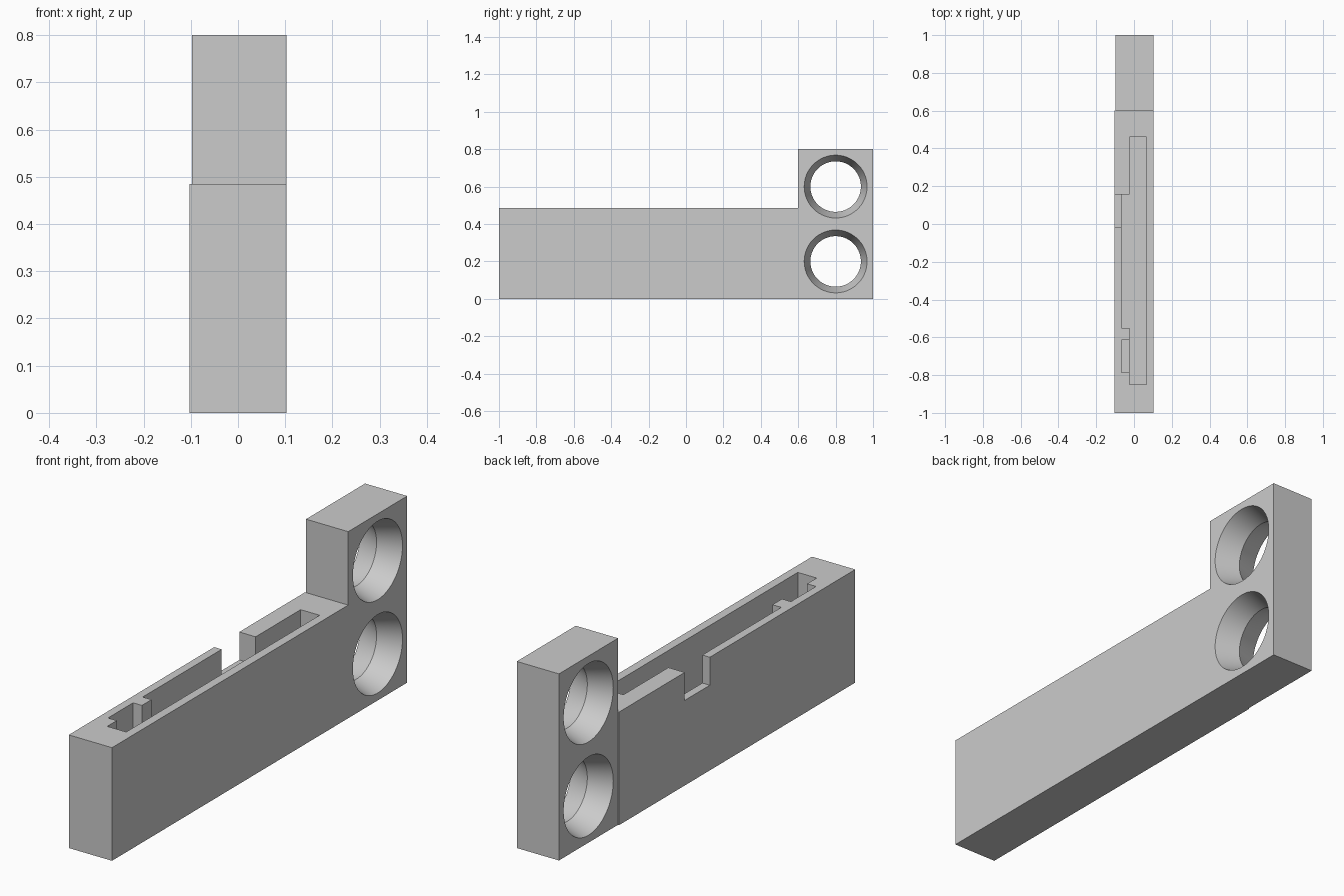
import bpy
import bmesh
import math

if "Cube" in bpy.data.objects:
    bpy.data.objects.remove(bpy.data.objects["Cube"], do_unlink=True)

grey = bpy.data.materials.new("plain_grey")
grey.use_nodes = True
colour = (0.6, 0.6, 0.6, 1)
grey.diffuse_color = colour
grey.node_tree.nodes["Principled BSDF"].inputs["Base Color"].default_value = colour


def finish(name, bm):
    bmesh.ops.recalc_face_normals(bm, faces=bm.faces[:])
    mesh = bpy.data.meshes.new(name)
    bm.to_mesh(mesh)
    bm.free()
    mesh.materials.append(grey)
    obj = bpy.data.objects.new(name, mesh)
    bpy.context.collection.objects.link(obj)
    return obj


def prism(name, outline, z0, z1):
    """Extrude an (x, y) outline from z0 up to z1."""
    bm = bmesh.new()
    base = bm.faces.new([bm.verts.new((x, y, z0)) for x, y in outline])
    top = bmesh.ops.extrude_face_region(bm, geom=[base])["geom"]
    verts = [g for g in top if isinstance(g, bmesh.types.BMVert)]
    bmesh.ops.translate(bm, verts=verts, vec=(0, 0, z1 - z0))
    return finish(name, bm)


def block(name, x0, x1, y0, y1, z0, z1):
    return prism(name, [(x0, y0), (x1, y0), (x1, y1), (x0, y1)], z0, z1)


def hourglass(name, cx, cy, cz, waist, flare, half, segments=96):
    """Double cone along x, narrow in the middle."""
    bm = bmesh.new()
    rings = []
    for dx, r in ((-half, flare), (0, waist), (half, flare)):
        angles = [math.tau * i / segments for i in range(segments)]
        rings.append([bm.verts.new((cx + dx, cy + r * math.cos(a), cz + r * math.sin(a)))
                      for a in angles])
    for a, b in zip(rings, rings[1:]):
        for i in range(segments):
            j = (i + 1) % segments
            bm.faces.new((a[i], a[j], b[j], b[i]))
    bm.faces.new(rings[0])
    bm.faces.new(rings[-1])
    return finish(name, bm)


def cut(target, cutter):
    cutter.hide_render = True
    mod = target.modifiers.new("cut", "BOOLEAN")
    mod.operation = "DIFFERENCE"
    mod.solver = "EXACT"
    mod.object = cutter
    bpy.ops.object.select_all(action="DESELECT")
    bpy.context.view_layer.objects.active = target
    target.select_set(True)
    bpy.ops.object.modifier_apply(modifier=mod.name)
    bpy.data.objects.remove(cutter, do_unlink=True)


HALF = 0.1025           # half the body width
TOP = 0.485             # body height
OVER = TOP + 0.05       # cutters rise past the top
SLOT, SIDE = -0.025, -0.067

# Long body with a deep stepped slot, a side pocket and a notch in the wall
body = block("long_body", -HALF, HALF, -1, 0.6, 0, TOP)
cut(body, prism("slot_cutter", [
    (SLOT, -0.85), (0.065, -0.85), (0.065, 0.46), (SLOT, 0.46),
    (SLOT, 0.155), (SIDE, 0.155), (SIDE, -0.55), (SLOT, -0.55)], 0.06, OVER))
cut(body, block("pocket_cutter", SIDE, 0, -0.785, -0.615, 0.2, OVER))
cut(body, block("notch_cutter", -0.15, -0.05, -0.015, 0.155, 0.365, OVER))

# Upright end block with two holes flared towards both sides
LEFT_SHIFT = 0.0025
tower = block("end_block", LEFT_SHIFT - 0.1, HALF, 0.6, 1, 0, 0.8)
for z in (0.2, 0.6):
    cut(tower, hourglass("hole_cutter", LEFT_SHIFT, 0.8, z, 0.135, 0.1713, 0.11))

bpy.ops.object.select_all(action="DESELECT")
tower.select_set(True)
bpy.context.view_layer.objects.active = tower
bpy.ops.object.shade_smooth_by_angle(angle=math.radians(25))
